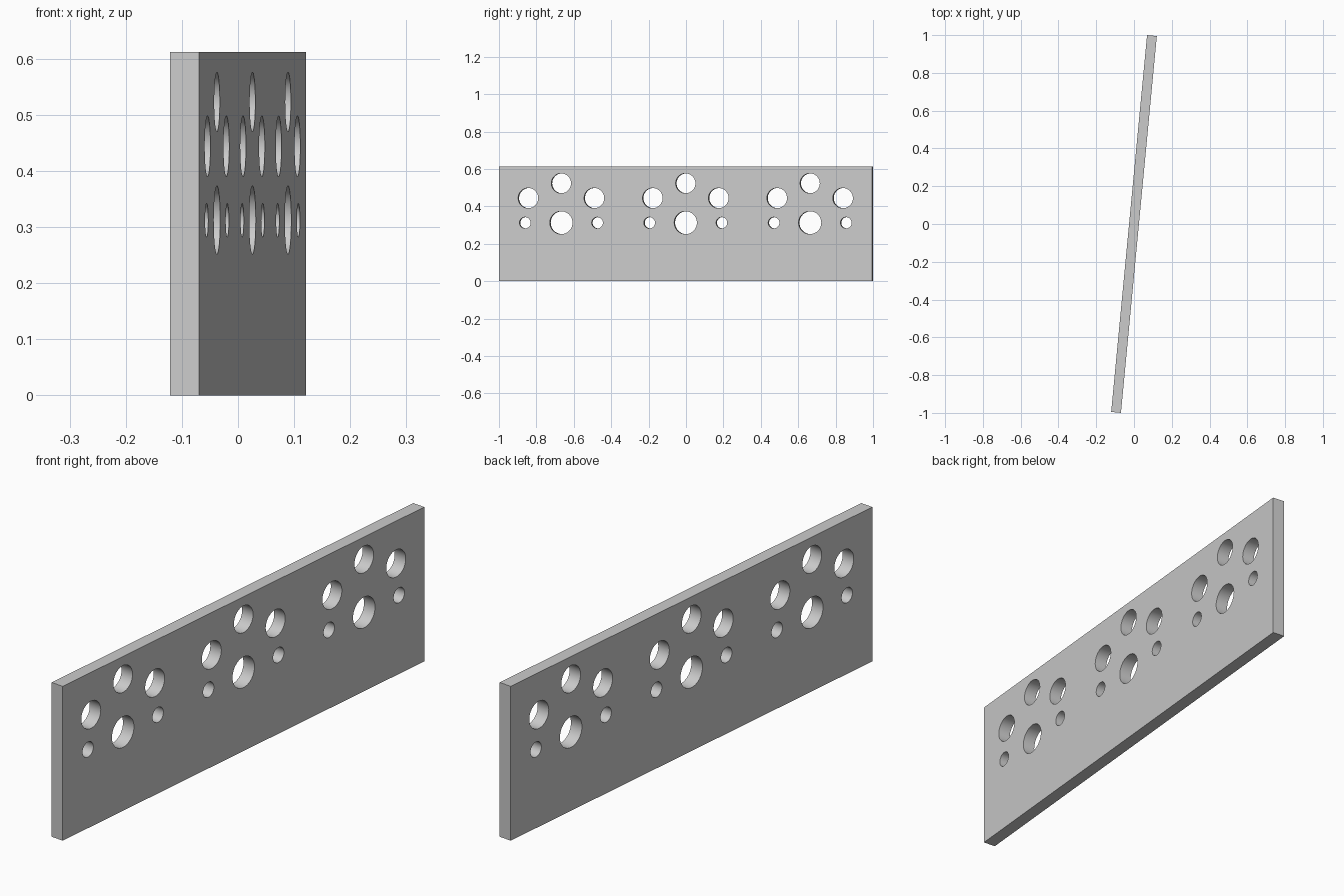
import bpy, bmesh, math
from mathutils import Matrix, Vector

cube = bpy.data.objects.get("Cube")
if cube:
    bpy.data.objects.remove(cube, do_unlink=True)

LENGTH, THICK, HEIGHT = 2.004, 0.052, 0.612
TURN = -math.atan2(0.19, 1.995)
SPACING = LENGTH / 3

# Hole pattern: offset along the panel, height, radius
HOLES = [(0, 0.523, 0.053), (0, 0.3125, 0.061)]
for side in (-1, 1):
    HOLES += [(side * 0.177, 0.444, 0.054), (side * 0.194, 0.312, 0.03)]


def make_object(name, bm):
    mesh = bpy.data.meshes.new(name)
    bm.to_mesh(mesh)
    bm.free()
    obj = bpy.data.objects.new(name, mesh)
    bpy.context.collection.objects.link(obj)
    return obj


# Flat panel
bm = bmesh.new()
bmesh.ops.create_cube(bm, size=1, matrix=Matrix.Translation((0, 0, HEIGHT / 2))
                      @ Matrix.Diagonal((THICK, LENGTH, HEIGHT, 1)))
panel = make_object("perforated_panel", bm)

# Three repeated groups of drill cylinders
bm = bmesh.new()
for group in (-1, 0, 1):
    for along, height, radius in HOLES:
        place = Matrix.Translation((0, group * SPACING + along, height))
        bmesh.ops.create_cone(bm, cap_ends=True, segments=48, radius1=radius,
                              radius2=radius, depth=THICK * 3,
                              matrix=place @ Matrix.Rotation(math.pi / 2, 4, 'Y'))
drill = make_object("hole_cutter", bm)
drill.hide_render = True

# Drill the panel
cut = panel.modifiers.new("holes", 'BOOLEAN')
cut.operation = 'DIFFERENCE'
cut.solver = 'EXACT'
cut.object = drill
bpy.ops.object.select_all(action='DESELECT')
panel.select_set(True)
bpy.context.view_layer.objects.active = panel
bpy.ops.object.modifier_apply(modifier=cut.name)
bpy.data.objects.remove(drill, do_unlink=True)
bpy.ops.object.shade_smooth_by_angle(angle=math.radians(30))

# Plain grey finish
grey = bpy.data.materials.new("light_grey")
grey.use_nodes = True
colour = (0.6, 0.6, 0.6, 1)
grey.diffuse_color = colour
grey.node_tree.nodes["Principled BSDF"].inputs["Base Color"].default_value = colour
panel.data.materials.clear()
panel.data.materials.append(grey)

# Slight turn about the vertical axis
panel.rotation_euler.z = TURN
